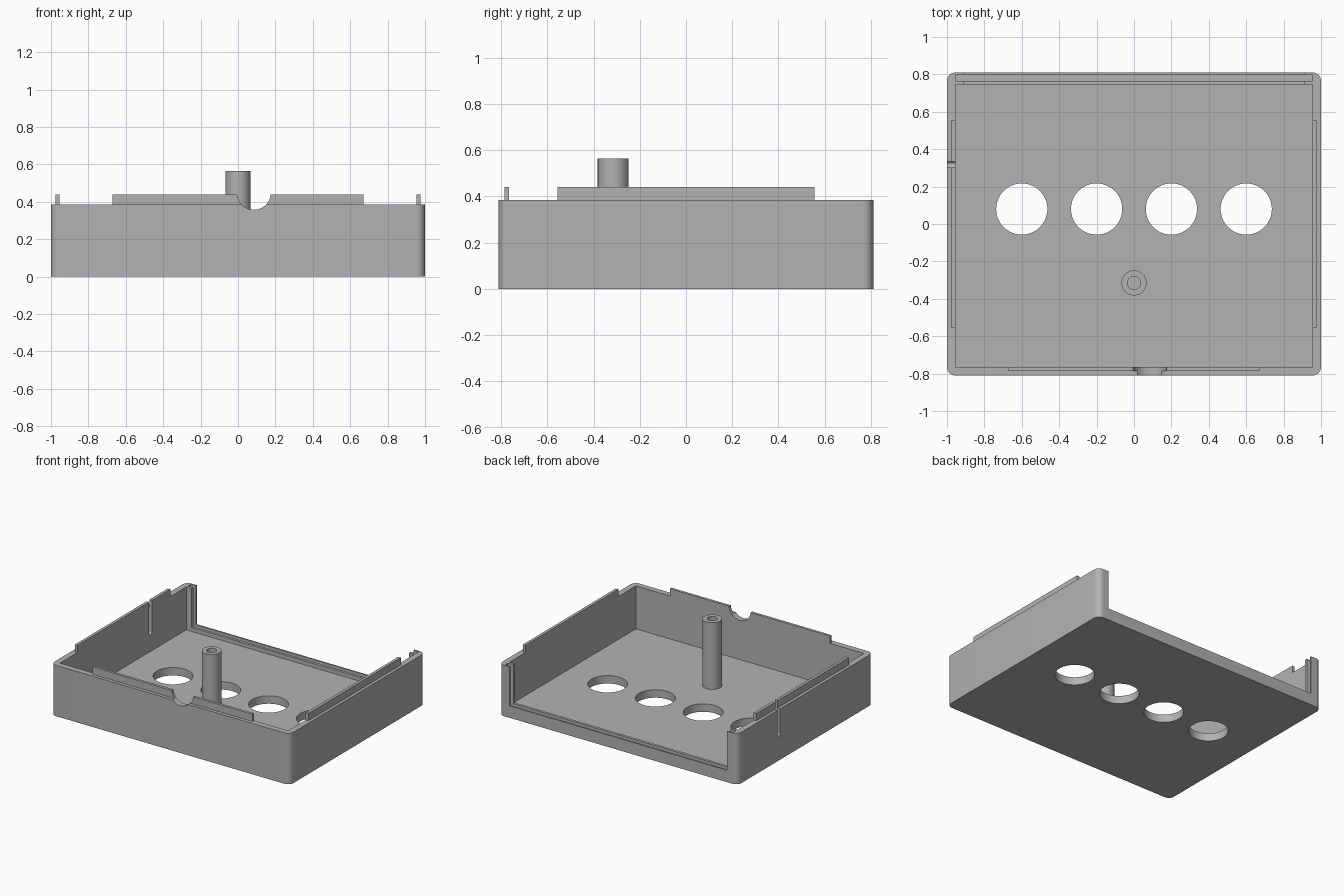
import bpy
import bmesh
from mathutils import Matrix

if "Cube" in bpy.data.objects:
    bpy.data.objects.remove(bpy.data.objects["Cube"], do_unlink=True)

W, D, WALL_TOP, LIP_TOP = 1.0, 0.81, 0.385, 0.44
INNER_X, INNER_Y, FLOOR = 0.955, 0.765, 0.06

grey = bpy.data.materials.new("plain grey")
grey.use_nodes = True
colour = (0.45, 0.45, 0.45, 1)
grey.diffuse_color = colour
for node in grey.node_tree.nodes:
    if node.type == 'BSDF_PRINCIPLED':
        node.inputs["Base Color"].default_value = colour


def add_object(name, bm):
    mesh = bpy.data.meshes.new(name)
    bmesh.ops.recalc_face_normals(bm, faces=bm.faces)
    bm.to_mesh(mesh)
    bm.free()
    mesh.materials.append(grey)
    obj = bpy.data.objects.new(name, mesh)
    bpy.context.collection.objects.link(obj)
    return obj


def box(name, x0, x1, y0, y1, z0, z1, corner=0):
    bm = bmesh.new()
    bmesh.ops.create_cube(bm, size=1)
    for v in bm.verts:
        v.co = (x1 if v.co.x > 0 else x0, y1 if v.co.y > 0 else y0,
                z1 if v.co.z > 0 else z0)
    if corner:
        upright = [e for e in bm.edges
                   if abs(e.verts[0].co.z - e.verts[1].co.z) > 0.01]
        bmesh.ops.bevel(bm, geom=upright, offset=corner, segments=8,
                        profile=0.5, affect='EDGES')
    return add_object(name, bm)


def cylinder(name, centre, radius, length, axis='Z'):
    turn = {'X': Matrix.Rotation(1.5707963, 4, 'Y'),
            'Y': Matrix.Rotation(1.5707963, 4, 'X'), 'Z': Matrix()}[axis]
    bm = bmesh.new()
    bmesh.ops.create_cone(bm, cap_ends=True, segments=48, radius1=radius,
                          radius2=radius, depth=length,
                          matrix=Matrix.Translation(centre) @ turn)
    return add_object(name, bm)


def select_only(obj):
    bpy.ops.object.select_all(action='DESELECT')
    obj.select_set(True)
    bpy.context.view_layer.objects.active = obj


def cut(target, *cutters):
    for cutter in cutters:
        cutter.hide_render = True
        mod = target.modifiers.new("cut", 'BOOLEAN')
        mod.operation = 'DIFFERENCE'
        mod.solver = 'EXACT'
        mod.object = cutter
        select_only(target)
        bpy.ops.object.modifier_apply(modifier=mod.name)
    for cutter in cutters:
        bpy.data.objects.remove(cutter, do_unlink=True)


def cable_notch():
    return cylinder("notch_cutter", (0.085, -0.8, 0.447), 0.09, 0.3, 'Y')


def side_slot():
    return box("slot_cutter", -1.1, -0.9, 0.302, 0.334, 0.2, 0.6)


# Tray with its cavity
tray = box("tray", -W, W, -D, D, 0, WALL_TOP, corner=0.045)
cut(tray, box("cavity", -INNER_X, INNER_X, -INNER_Y, 0.745, FLOOR, 1))

# Open back with a sill and a groove for a sliding panel
cut(tray,
    box("back_opening", -0.91, 0.91, 0.7, 0.9, 0.09, 1),
    box("panel_groove", -INNER_X, INNER_X, 0.765, 0.798, FLOOR, 1))

# Round floor holes
for x in (-0.6, -0.2, 0.2, 0.6):
    cut(tray, cylinder("floor_hole", (x, 0.08, 0), 0.137, 0.4))

# Wall cut-outs: half-round notch in front, narrow round-ended slot at the side
cut(tray, cable_notch(), side_slot(),
    cylinder("slot_end", (-1, 0.318, 0.2), 0.016, 0.2, 'X'))

# Raised locating lips along the inner wall edges
front_lip = box("front_lip", -0.67, 0.67, -0.785, -INNER_Y, WALL_TOP, LIP_TOP)
cut(front_lip, cable_notch())
left_lip = box("left_lip", INNER_X, 0.977, -0.555, 0.555, WALL_TOP, LIP_TOP)
right_lip = box("right_lip", -0.977, -INNER_X, -0.555, 0.555, WALL_TOP, LIP_TOP)
cut(right_lip, side_slot())

# Hollow screw post
post = cylinder("screw_post", (0, -0.315, 0.31), 0.067, 0.51)
cut(post, cylinder("screw_bore", (0, -0.315, 0.45), 0.035, 0.4))

for obj in (tray, front_lip, left_lip, right_lip, post):
    select_only(obj)
    bpy.ops.object.shade_smooth_by_angle(angle=0.5)
